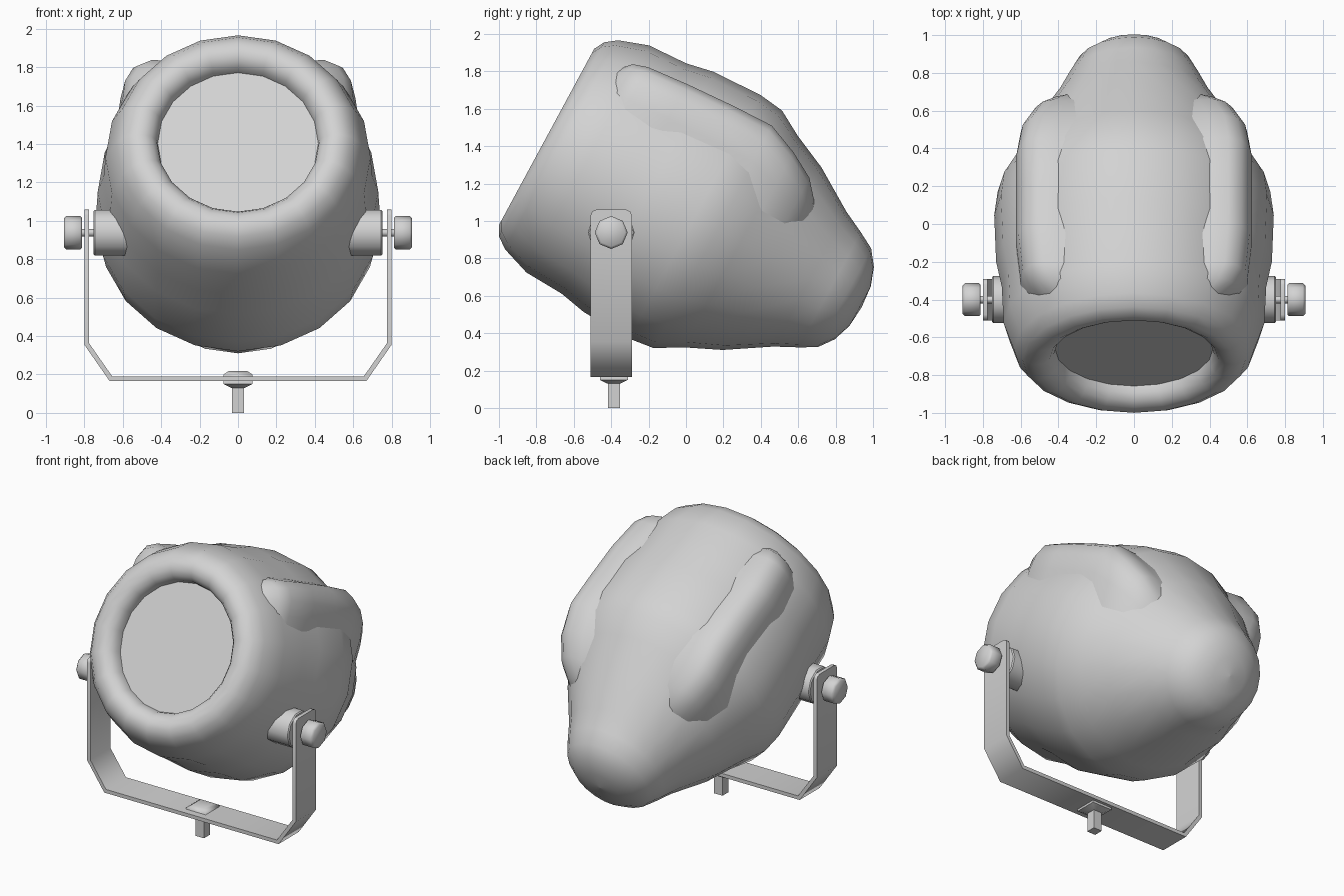
import bpy, bmesh, math
from mathutils import Matrix, Vector

cube = bpy.data.objects.get("Cube")
if cube:
    bpy.data.objects.remove(cube, do_unlink=True)

grey = bpy.data.materials.new("light grey")
grey.use_nodes = True
colour = (0.65, 0.65, 0.65, 1)
grey.diffuse_color = colour
grey.node_tree.nodes["Principled BSDF"].inputs["Base Color"].default_value = colour

# Lamp frame: local z runs backwards along the tilted axis, local y is up
TILT = math.radians(28.4)
back = Vector((0, math.cos(TILT), -math.sin(TILT)))
up = Vector((0, math.sin(TILT), math.cos(TILT)))
LAMP = Matrix((up.cross(back), up, back)).transposed().to_4x4()
LAMP.translation = (0, -0.745, 1.45)


def finish(name, bm, matrix, angle):
    bmesh.ops.remove_doubles(bm, verts=bm.verts, dist=1e-5)
    bm.transform(matrix)
    bmesh.ops.recalc_face_normals(bm, faces=bm.faces)
    mesh = bpy.data.meshes.new(name)
    bm.to_mesh(mesh)
    bm.free()
    mesh.materials.append(grey)
    obj = bpy.data.objects.new(name, mesh)
    bpy.context.collection.objects.link(obj)
    bpy.ops.object.select_all(action='DESELECT')
    obj.select_set(True)
    bpy.context.view_layer.objects.active = obj
    bpy.ops.object.shade_smooth_by_angle(angle=math.radians(angle))


def skin(rings, caps=True):
    """Join equal-length closed rings into a new bmesh."""
    bm = bmesh.new()
    rows = [[bm.verts.new(p) for p in ring] for ring in rings]
    n = len(rows[0])
    for a, b in zip(rows, rows[1:]):
        for i in range(n):
            j = (i + 1) % n
            bm.faces.new((a[i], a[j], b[j], b[i]))
    if caps:
        bm.faces.new(rows[0])
        bm.faces.new(rows[-1])
    return bm


def lathe(name, profile, sides, matrix, angle=35, caps=True, turn=0.0):
    """Revolve (distance, radius) points about local z."""
    steps = [2 * math.pi * (i + turn) / sides for i in range(sides)]
    rings = [[(r * math.sin(a), r * math.cos(a), t) for a in steps] for t, r in profile]
    finish(name, skin(rings, caps), matrix, angle)


# Lamp housing with a rolled front rim and a rounded tail
housing = [(0.1, 0.418), (0.06, 0.425), (0.025, 0.45), (0.005, 0.485), (0.0, 0.535),
           (0.03, 0.59), (0.09, 0.635), (0.25, 0.69), (0.47, 0.7), (0.62, 0.73),
           (0.9, 0.74), (1.04, 0.722), (1.18, 0.642), (1.37, 0.555), (1.6, 0.41),
           (1.72, 0.35), (1.81, 0.3), (1.87, 0.22), (1.905, 0.12), (1.915, 0.001)]
lathe("lamp_housing", housing, 20, LAMP, 60, caps=False)

# Flat lens inside the rim
lathe("lens", [(0.098, 0.42), (0.12, 0.42)], 20, LAMP)

# Square-shouldered cowl around the upper housing: distance, half width, height
sections = [(0.12, 0.42, 0.45), (0.22, 0.56, 0.56), (0.3, 0.6, 0.585),
            (0.53, 0.625, 0.605), (0.8, 0.625, 0.62), (1.03, 0.625, 0.625),
            (1.2, 0.6, 0.555), (1.34, 0.53, 0.475), (1.42, 0.45, 0.38), (1.5, 0.3, 0.25)]
shoulder = [(1, 0), (1, 0.4), (1, 0.65), (0.98, 0.82), (0.91, 0.95), (0.8, 1), (0.65, 0.99)]
arch = shoulder + [(0, 0.95)] + [(-x, y) for x, y in reversed(shoulder)]
finish("top_cowl", skin([[(x * w, y * h, t) for x, y in arch] for t, w, h in sections]),
       LAMP, 55)

# Yoke strap: bent bar swept across its width
outer = [(0.8, 1.06), (0.8, 0.355), (0.668, 0.165)]
inner = [(0.775, 1.06), (0.775, 0.362), (0.655, 0.19)]
outer += [(-x, z) for x, z in reversed(outer)]
inner += [(-x, z) for x, z in reversed(inner)]
Y0, Y1 = -0.51, -0.29
bm = skin([((xo, Y0, zo), (xo, Y1, zo), (xi, Y1, zi), (xi, Y0, zi))
           for (xo, zo), (xi, zi) in zip(outer, inner)])
# Clip the corners at the strap ends
tips = [e for e in bm.edges if all(v.co.z > 1 for v in e.verts)
        and abs(e.verts[0].co.y - e.verts[1].co.y) < 0.01]
bmesh.ops.bevel(bm, geom=tips, offset=0.03, segments=2, profile=0.5, affect='EDGES')
finish("yoke", bm, Matrix(), 60)

# Pivot boss, shaft and knob on each side
for side, label in ((1, "left"), (-1, "right")):
    pivot = Matrix.Translation((0, -0.4, 0.938)) @ Matrix.Rotation(side * math.pi / 2, 4, 'Y')
    lathe(label + "_pivot_boss", [(0.5, 0.125), (0.745, 0.125), (0.752, 0.118)],
          10, pivot, 40)
    lathe(label + "_pivot_shaft", [(0.74, 0.02), (0.83, 0.02)], 8, pivot, 50)
    lathe(label + "_knob", [(0.813, 0.08), (0.821, 0.088), (0.894, 0.088), (0.907, 0.075)],
          8, pivot, 50)

# Mounting bolt under the yoke
base = Matrix.Translation((0, -0.386, 0))
diag = math.sqrt(2)
lathe("bolt_head", [(0.13, 0.035 * diag), (0.15, 0.075 * diag), (0.2, 0.075 * diag),
                    (0.217, 0.05 * diag)], 4, base, 60, turn=0.5)
lathe("bolt_shaft", [(0.0, 0.032 * diag), (0.14, 0.032 * diag)], 4, base, 20, turn=0.5)
